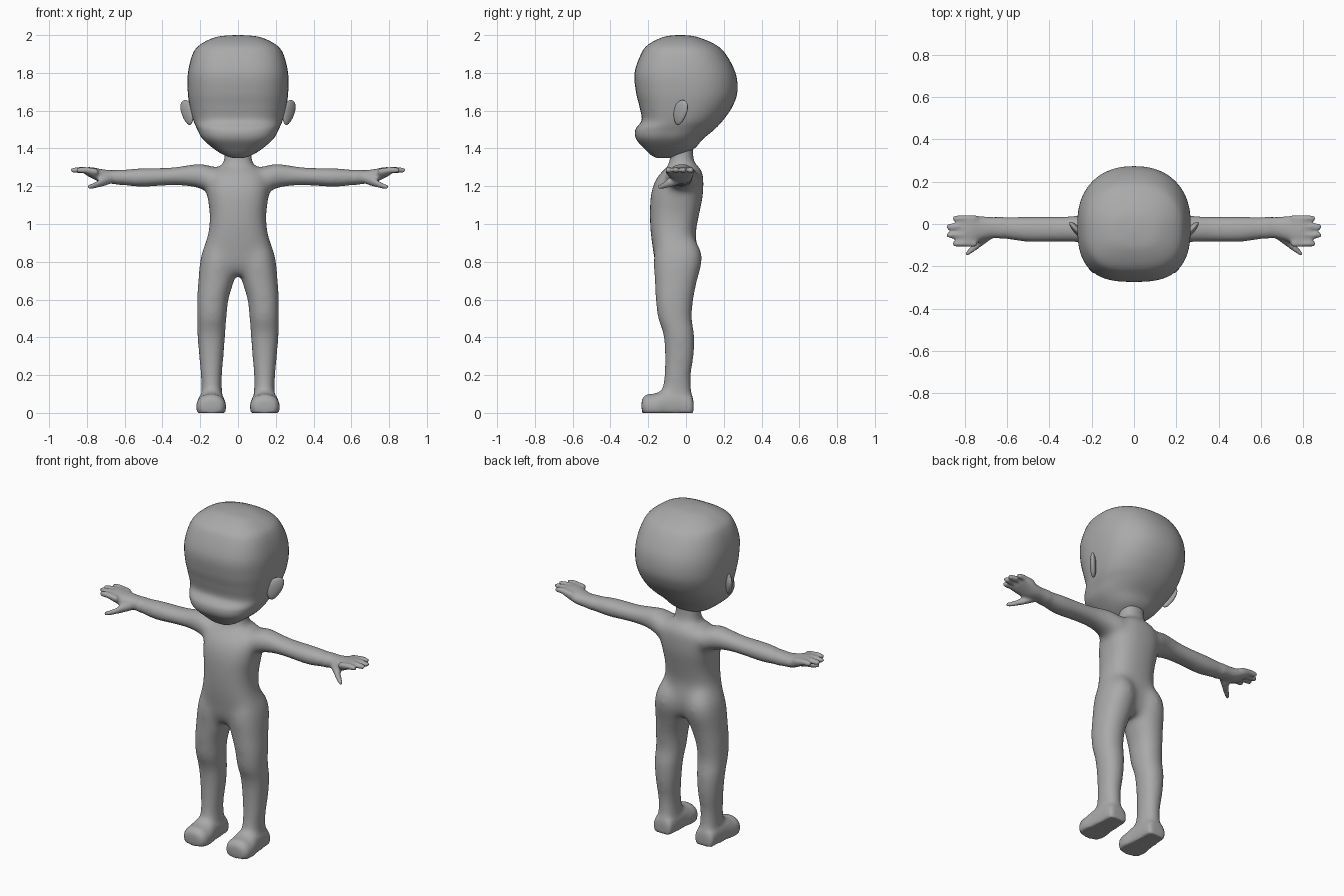
import bpy
import bmesh
from math import cos, sin, pi, copysign, radians
from mathutils import Matrix, Vector

cube = bpy.data.objects.get("Cube")
if cube:
    bpy.data.objects.remove(cube, do_unlink=True)

clay = bpy.data.materials.new("grey_clay")
clay.use_nodes = True
GREY = (0.4, 0.4, 0.4, 1)
clay.diffuse_color = GREY
clay.node_tree.nodes["Principled BSDF"].inputs["Base Color"].default_value = GREY


def catmull(p0, p1, p2, p3, t):
    return [0.5 * (2 * b + (c - a) * t + (2 * a - 5 * b + 4 * c - d) * t * t
                   + (3 * b - a - 3 * c + d) * t ** 3)
            for a, b, c, d in zip(p0, p1, p2, p3)]


def loft(bm, axis, stations, side=1, front=2.2, back=2.2, sides=32, steps=4):
    """Skin rounded sections; a station is (place on axis, min, max, min, max)."""
    n = len(stations)
    path = []
    for i in range(n - 1):
        ctrl = [stations[min(max(i + k, 0), n - 1)] for k in (-1, 0, 1, 2)]
        path += [catmull(*ctrl, s / steps) for s in range(steps)]
    path.append(stations[-1])
    rings = []
    for t, a0, a1, b0, b1 in path:
        ring = []
        for k in range(sides):
            c, s = cos(2 * pi * k / sides), sin(2 * pi * k / sides)
            e = 2 / (front if s < 0 else back)
            a = (a0 + a1) / 2 + (a1 - a0) / 2 * copysign(abs(c) ** e, c)
            b = (b0 + b1) / 2 + (b1 - b0) / 2 * copysign(abs(s) ** e, s)
            x, y, z = {"x": (t, a, b), "y": (a, t, b), "z": (a, b, t)}[axis]
            ring.append(bm.verts.new((x * side, y, max(z, 0))))
        rings.append(ring)
    for r, q in zip(rings, rings[1:]):
        for k in range(sides):
            j = (k + 1) % sides
            bm.faces.new((r[k], r[j], q[j], q[k]))
    bm.faces.new(rings[0])
    bm.faces.new(rings[-1])


def finish(name, bm):
    bmesh.ops.recalc_face_normals(bm, faces=bm.faces)
    for f in bm.faces:
        f.smooth = True
    mesh = bpy.data.meshes.new(name)
    bm.to_mesh(mesh)
    bm.free()
    mesh.materials.append(clay)
    obj = bpy.data.objects.new(name, mesh)
    bpy.context.collection.objects.link(obj)
    return obj


# Head: height, then side and front/back limits
head = bmesh.new()
loft(head, "z", [(z, -w, w, f, b) for z, w, f, b in (
    (2.0, .02, -.05, -.01), (1.99, .115, -.12, .06), (1.95, .2, -.2, .155),
    (1.9, .24, -.238, .21), (1.8, .265, -.272, .262), (1.7, .266, -.265, .272),
    (1.62, .255, -.246, .245), (1.55, .237, -.235, .197), (1.5, .215, -.268, .15),
    (1.45, .187, -.264, .09), (1.4, .13, -.222, .045), (1.365, .075, -.185, -.02),
    (1.35, .03, -.155, -.07))], front=2.8, back=2.25, sides=64, steps=6)
finish("head", head)

# Ears: thin tapered ovals flaring outward and back
for side, label in ((1, "left"), (-1, "right")):
    ear = bmesh.new()
    bmesh.ops.create_uvsphere(ear, u_segments=32, v_segments=20, radius=1)
    turn = Matrix.Rotation(radians(48), 3, "Z")
    for v in ear.verts:
        taper = 1 + 0.25 * v.co.z
        p = turn @ Vector((v.co.x * .045 * taper, v.co.y * .017, v.co.z * .066))
        p += Vector((.268 + .012 * v.co.z, -.03 + .012 * v.co.z, 1.59))
        v.co = (p.x * side, p.y, p.z)
    finish(label + "_ear", ear)

# Torso and neck
body = bmesh.new()
loft(body, "z", [(z, -w, w, f, b) for z, w, f, b in (
    (.73, .1, -.13, .03), (.78, .18, -.16, .055), (.85, .188, -.173, .062),
    (.95, .158, -.187, .052), (1.05, .15, -.192, .07), (1.15, .163, -.187, .09),
    (1.22, .165, -.168, .093), (1.27, .145, -.135, .09), (1.31, .09, -.09, .065))],
    front=2.5, back=2.5)
loft(body, "z", [(z, -w, w, f, b) for z, w, f, b in (
    (1.26, .11, -.11, .07), (1.31, .082, -.095, .05), (1.36, .074, -.085, .04),
    (1.44, .075, -.085, .04))])

for side in (1, -1):
    # Leg: height, inner and outer edge, front and back edge
    loft(body, "z", [
        (.93, .03, .155, -.14, .04), (.86, .008, .188, -.165, .08),
        (.79, .005, .203, -.172, .084), (.7, .02, .211, -.167, .06),
        (.6, .05, .218, -.162, .04), (.5, .06, .218, -.15, .032),
        (.42, .066, .217, -.122, .045), (.3, .075, .207, -.113, .043),
        (.2, .084, .198, -.117, .027), (.12, .084, .194, -.125, .03),
        (.05, .08, .195, -.13, .036)], side)
    # Foot: heel to toe, sole flattened on the ground
    loft(body, "y", [
        (.04, .1, .178, .0, .06), (.025, .08, .198, -.03, .1),
        (-.04, .075, .205, -.04, .13), (-.11, .07, .213, -.04, .125),
        (-.16, .063, .221, -.04, .104), (-.205, .068, .217, -.03, .098),
        (-.228, .085, .2, -.01, .08), (-.235, .11, .175, .02, .06)], side)
    # Arm: distance out, front and back edge, lower and upper edge
    loft(body, "x", [
        (.07, -.09, .06, 1.18, 1.29), (.14, -.11, .07, 1.165, 1.307),
        (.2, -.1, .055, 1.187, 1.321), (.27, -.088, .042, 1.2, 1.312),
        (.36, -.086, .038, 1.203, 1.3), (.5, -.088, .038, 1.195, 1.298),
        (.58, -.078, .036, 1.2, 1.292), (.66, -.066, .033, 1.212, 1.285),
        (.72, -.08, .036, 1.218, 1.29), (.77, -.1, .042, 1.24, 1.3),
        (.81, -.1, .04, 1.262, 1.3)], side)
    # Four fingers
    for y, tip in ((-.093, .855), (-.052, .882), (-.013, .882), (.026, .855)):
        r = .0165
        loft(body, "x", [
            (.74, y - r, y + r, 1.26, 1.292), (.8, y - r, y + r, 1.268, 1.301),
            (tip - .012, y - .015, y + .015, 1.27, 1.3),
            (tip + .003, y - .008, y + .008, 1.278, 1.293)], side, sides=16)
    # Thumb
    loft(body, "x", [
        (.67, -.07, -.01, 1.215, 1.265), (.71, -.098, -.04, 1.2, 1.252),
        (.75, -.128, -.085, 1.19, 1.225), (.785, -.15, -.122, 1.183, 1.211),
        (.798, -.153, -.138, 1.188, 1.205)], side, sides=16)

# Fuse the parts into one skin, then soften the joins but not the hands or soles
rough = finish("body_parts", body)
fuse = rough.modifiers.new("fuse", "REMESH")
fuse.mode = "VOXEL"
fuse.voxel_size = .0085
graph = bpy.context.evaluated_depsgraph_get()
skin = bmesh.new()
skin.from_mesh(rough.evaluated_get(graph).to_mesh())
bpy.data.objects.remove(rough, do_unlink=True)
soft = [v for v in skin.verts if abs(v.co.x) < .62 and v.co.z > .1]
upper = [v for v in skin.verts if v.co.z > .01]
for count, verts in ((40, soft), (3, upper)):
    for _ in range(count):
        bmesh.ops.smooth_vert(skin, verts=verts, factor=.5,
                              use_axis_x=True, use_axis_y=True, use_axis_z=True)
finish("body", skin)
